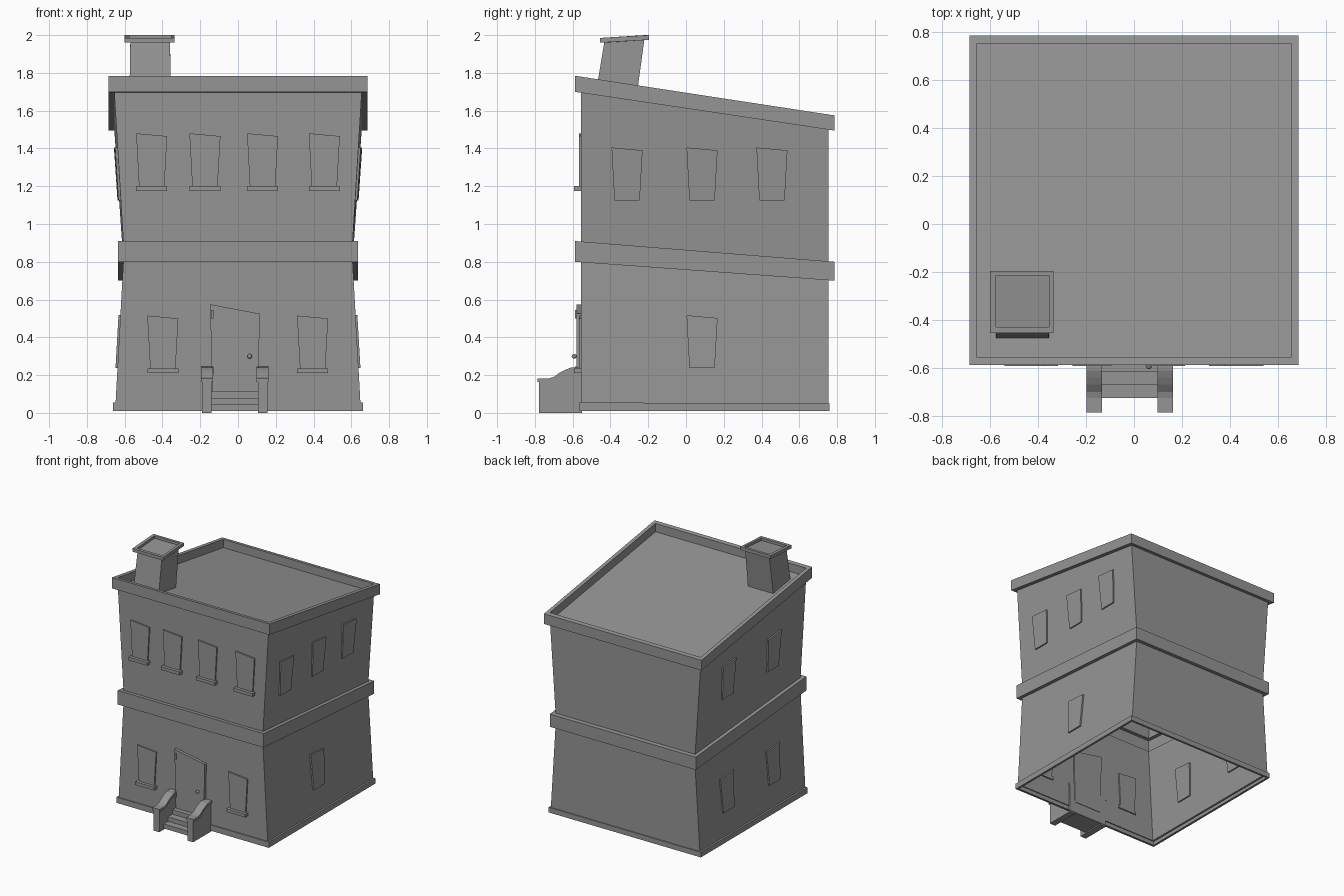
import bpy, bmesh
from mathutils import Vector

cube = bpy.data.objects.get("Cube")
if cube:
    bpy.data.objects.remove(cube)

grey = bpy.data.materials.new("plain grey")
grey.use_nodes = True
TONE = (0.3, 0.3, 0.3, 1)
grey.diffuse_color = TONE
grey.node_tree.nodes["Principled BSDF"].inputs["Base Color"].default_value = TONE


def add_object(name, bm, smooth=False):
    mesh = bpy.data.meshes.new(name)
    for f in bm.faces:
        f.smooth = smooth
    bm.to_mesh(mesh)
    bm.free()
    mesh.materials.append(grey)
    obj = bpy.data.objects.new(name, mesh)
    bpy.context.collection.objects.link(obj)
    return obj


def loft(name, rings, cap_bottom=False):
    """Stack rectangular rings (x0, x1, y0, y1, front z, back z), closing the top."""
    bm = bmesh.new()
    loops = []
    for x0, x1, y0, y1, zf, zb in rings:
        corners = ((x0, y0, zf), (x1, y0, zf), (x1, y1, zb), (x0, y1, zb))
        loops.append([bm.verts.new(c) for c in corners])
    for a, b in zip(loops, loops[1:]):
        for i in range(4):
            j = (i + 1) % 4
            bm.faces.new((a[i], a[j], b[j], b[i]))
    bm.faces.new(loops[-1])
    if cap_bottom:
        bm.faces.new(loops[0][::-1])
    return add_object(name, bm)


def prism(name, outline, offset):
    """Extrude a flat outline of 3D points along an offset."""
    bm = bmesh.new()
    face = bm.faces.new([bm.verts.new(p) for p in outline])
    ext = bmesh.ops.extrude_face_region(bm, geom=[face], use_keep_orig=True)
    moved = [v for v in ext["geom"] if isinstance(v, bmesh.types.BMVert)]
    bmesh.ops.translate(bm, verts=moved, vec=offset)
    bmesh.ops.recalc_face_normals(bm, faces=bm.faces)
    return add_object(name, bm)


def box(name, x0, x1, y0, y1, z0, z1):
    return loft(name, [(x0, x1, y0, y1, z0, z0), (x0, x1, y0, y1, z1, z1)], True)


# House shell: trims and leaning walls, every level sloping towards the back
FRONT, BACK, MID = -0.59, 0.785, 0.0985
WALL_Y = 0.655


def slope(y, zf, zb):
    return zf + (zb - zf) * (y - FRONT) / (BACK - FRONT)


def level(hx, hy, zf, zb):
    y0, y1 = MID - hy, MID + hy
    return (-hx, hx, y0, y1, slope(y0, zf, zb), slope(y1, zf, zb))


BASE, BAND_LOW, BAND_TOP, EAVE = (0.055, 0.05), (0.8, 0.7), (0.91, 0.8), (1.7, 1.495)
FOOT_X, WAIST_X, TOP_X = 0.648, 0.607, 0.655
loft("house_shell", [
    level(0.645, 0.645, 0.01, 0.01),
    level(0.6625, 0.6625, 0.01, 0.01),
    level(0.6625, 0.6625, *BASE),
    level(FOOT_X, WALL_Y, *BASE),
    level(WAIST_X, WALL_Y, *BAND_LOW),
    level(0.635, 0.687, *BAND_LOW),
    level(0.635, 0.687, *BAND_TOP),
    level(WAIST_X, WALL_Y, *BAND_TOP),
    level(TOP_X, WALL_Y, *EAVE),
    level(0.685, 0.687, *EAVE),
    level(0.685, 0.687, 1.785, 1.575),
    level(TOP_X, WALL_Y, 1.785, 1.575),
    level(TOP_X, WALL_Y, 1.72, 1.51),
])

# Leaning chimney with a hollow tilted cap
loft("chimney", [
    (-0.575, -0.355, -0.48, -0.265, 1.68, 1.65),
    (-0.57, -0.36, -0.432, -0.22, 1.965, 1.98),
])
loft("chimney_cap", [
    (-0.57, -0.36, -0.432, -0.22, 1.96, 1.975),
    (-0.6, -0.335, -0.455, -0.195, 1.96, 1.975),
    (-0.6, -0.335, -0.455, -0.195, 1.985, 2.0),
    (-0.575, -0.355, -0.43, -0.215, 1.985, 2.0),
    (-0.575, -0.355, -0.43, -0.215, 1.965, 1.98),
])


# Windows: slabs wider at the top, with a crooked head
def window_outline(centre, sill):
    return ((centre - 0.067, sill), (centre + 0.067, sill),
            (centre + 0.082, sill + 0.265), (centre - 0.082, sill + 0.28))


def wall_x(y, z):
    """Half width of the leaning side wall at a point."""
    if z > 0.85:
        lo, hi, a, b = BAND_TOP, EAVE, WAIST_X, TOP_X
    else:
        lo, hi, a, b = BASE, BAND_LOW, FOOT_X, WAIST_X
    z0, z1 = slope(y, *lo), slope(y, *hi)
    return a + (b - a) * (z - z0) / (z1 - z0)


WALL_FRONT = MID - WALL_Y
front_windows = [(x, 1.2) for x in (-0.457, -0.175, 0.13, 0.457)]
front_windows += [(-0.398, 0.235), (0.395, 0.235)]
for x, z in front_windows:
    outline = [(px, WALL_FRONT + 0.01, pz) for px, pz in window_outline(x, z)]
    prism("front_window", outline, (0, -0.021, 0))
    box("front_window_sill", x - 0.082, x + 0.082, -0.592, WALL_FRONT + 0.01, z - 0.025, z)

side_windows = [(1, y, 1.125) for y in (-0.312, 0.085, 0.455)] + [(1, 0.085, 0.237)]
side_windows += [(-1, y, z) for z in (1.125, 0.237) for y in (-0.18, 0.39)]
for side, y, z in side_windows:
    outline = [(side * (wall_x(py, pz) - 0.01), py, pz) for py, pz in window_outline(y, z)]
    prism("left_window" if side > 0 else "right_window", outline, (side * 0.021, 0, 0))

# Crooked front door with hinges and knob
door = ((-0.135, 0.1), (0.107, 0.1), (0.115, 0.525), (-0.148, 0.575))
prism("door", [(x, WALL_FRONT + 0.01, z) for x, z in door], (0, -0.032, 0))
for z in (0.2, 0.5):
    box("door_hinge", -0.144, -0.13, -0.587, -0.57, z, z + 0.045)
bm = bmesh.new()
bmesh.ops.create_uvsphere(bm, u_segments=12, v_segments=8, radius=0.013)
bmesh.ops.translate(bm, verts=bm.verts, vec=Vector((0.062, -0.592, 0.3)))
add_object("door_knob", bm, smooth=True)

# Front steps
for i in range(3):
    box("step", -0.145, 0.11, -0.725 + 0.055 * i, -0.55, 0.01, 0.045 + 0.035 * i)

# Stair side walls with a swept coping
sweep = [(-0.785, 0.183), (-0.725, 0.183), (-0.7, 0.19), (-0.67, 0.212),
         (-0.64, 0.228), (-0.61, 0.24), (-0.55, 0.245)]
for x in (-0.165, 0.13):
    body = [(-0.778, 0), (-0.778, 0.17)] + [(y, z - 0.01) for y, z in sweep[1:]] + [(-0.55, 0)]
    prism("stair_wall", [(x - 0.025, y, z) for y, z in body], (0.05, 0, 0))
    coping = sweep + [(y, z - 0.02) for y, z in reversed(sweep)]
    prism("stair_coping", [(x - 0.032, y, z) for y, z in coping], (0.064, 0, 0))
